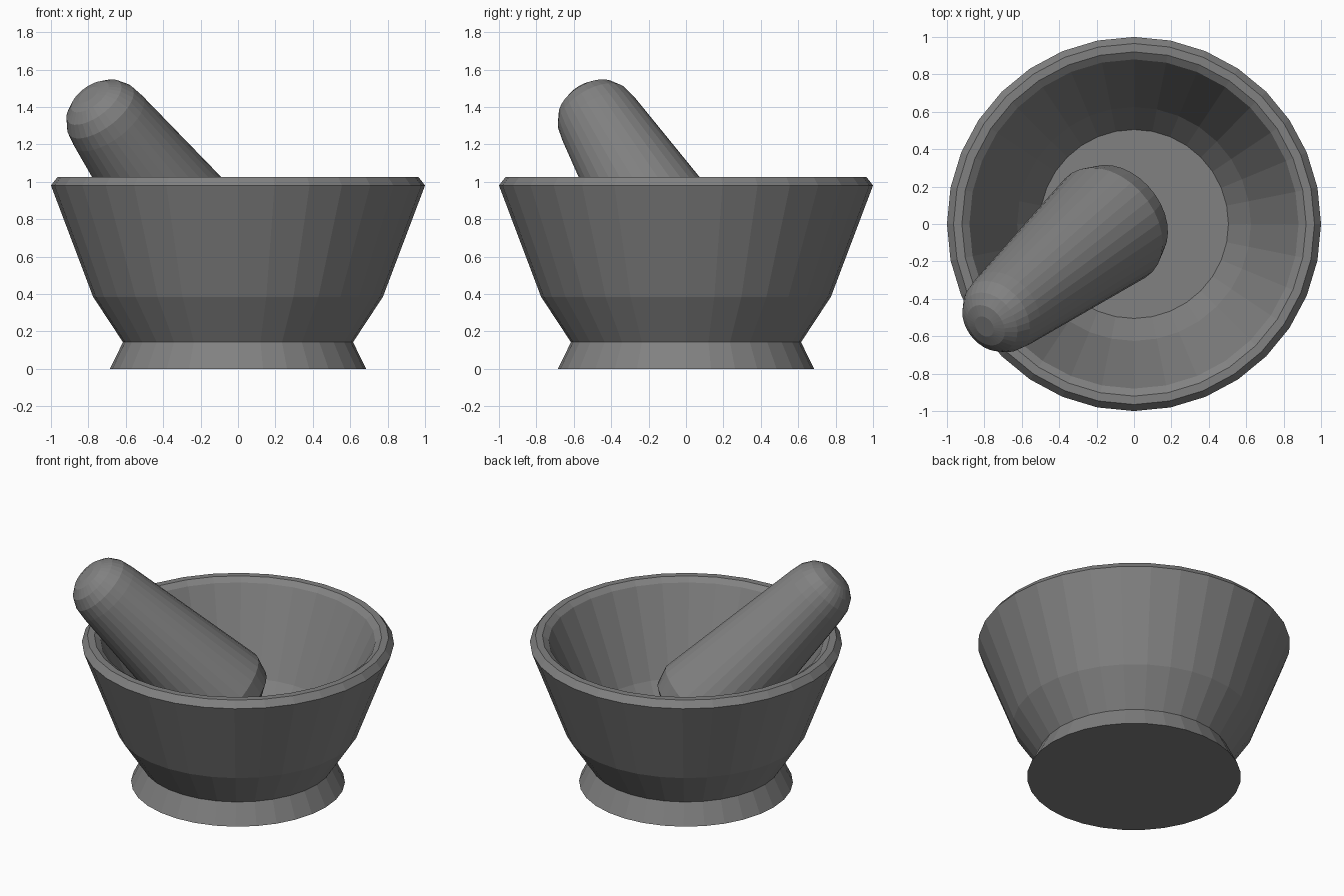
import bpy, bmesh, math
from mathutils import Vector

if "Cube" in bpy.data.objects:
    bpy.data.objects.remove(bpy.data.objects["Cube"])

# Dark stone
stone = bpy.data.materials.new("dark_stone")
stone.diffuse_color = (0.22, 0.22, 0.22, 1.0)
stone.use_nodes = True
stone.node_tree.nodes["Principled BSDF"].inputs["Base Color"].default_value = stone.diffuse_color


def lathe(name, profile, sides=32):
    """Revolve (radius, height) points about z; both ends are capped."""
    bm = bmesh.new()
    rings = []
    for r, z in profile:
        rings.append([bm.verts.new((r * math.cos(2 * math.pi * i / sides),
                                    r * math.sin(2 * math.pi * i / sides), z))
                      for i in range(sides)])
    for a, b in zip(rings, rings[1:]):
        for i in range(sides):
            j = (i + 1) % sides
            bm.faces.new((a[i], a[j], b[j], b[i]))
    bm.faces.new(rings[0][::-1])
    bm.faces.new(rings[-1])
    bmesh.ops.recalc_face_normals(bm, faces=bm.faces)
    mesh = bpy.data.meshes.new(name)
    bm.to_mesh(mesh)
    bm.free()
    mesh.materials.append(stone)
    obj = bpy.data.objects.new(name, mesh)
    bpy.context.collection.objects.link(obj)
    return obj


# Mortar: flared foot, outer wall, bevelled rim, inner wall and floor
lathe("mortar_bowl", [
    (0.685, 0.0), (0.615, 0.142), (0.775, 0.385), (1.0, 0.98),
    (0.965, 1.025), (0.92, 1.025), (0.88, 0.997),
    (0.625, 0.44), (0.505, 0.28)])

# Pestle: heavy chamfered head at the bottom, tapering to a rounded grip
pestle = lathe("pestle", [
    (0.20, -1.21), (0.303, -1.145), (0.343, -1.03),
    (0.227, 0.0), (0.212, 0.08), (0.175, 0.145),
    (0.12, 0.185), (0.06, 0.2)])
grip_axis = Vector((-0.54, -0.44, 0.717))
pestle.rotation_mode = 'QUATERNION'
pestle.rotation_quaternion = Vector((0, 0, 1)).rotation_difference(grip_axis)
pestle.location = (-0.692, -0.46, 1.322)
